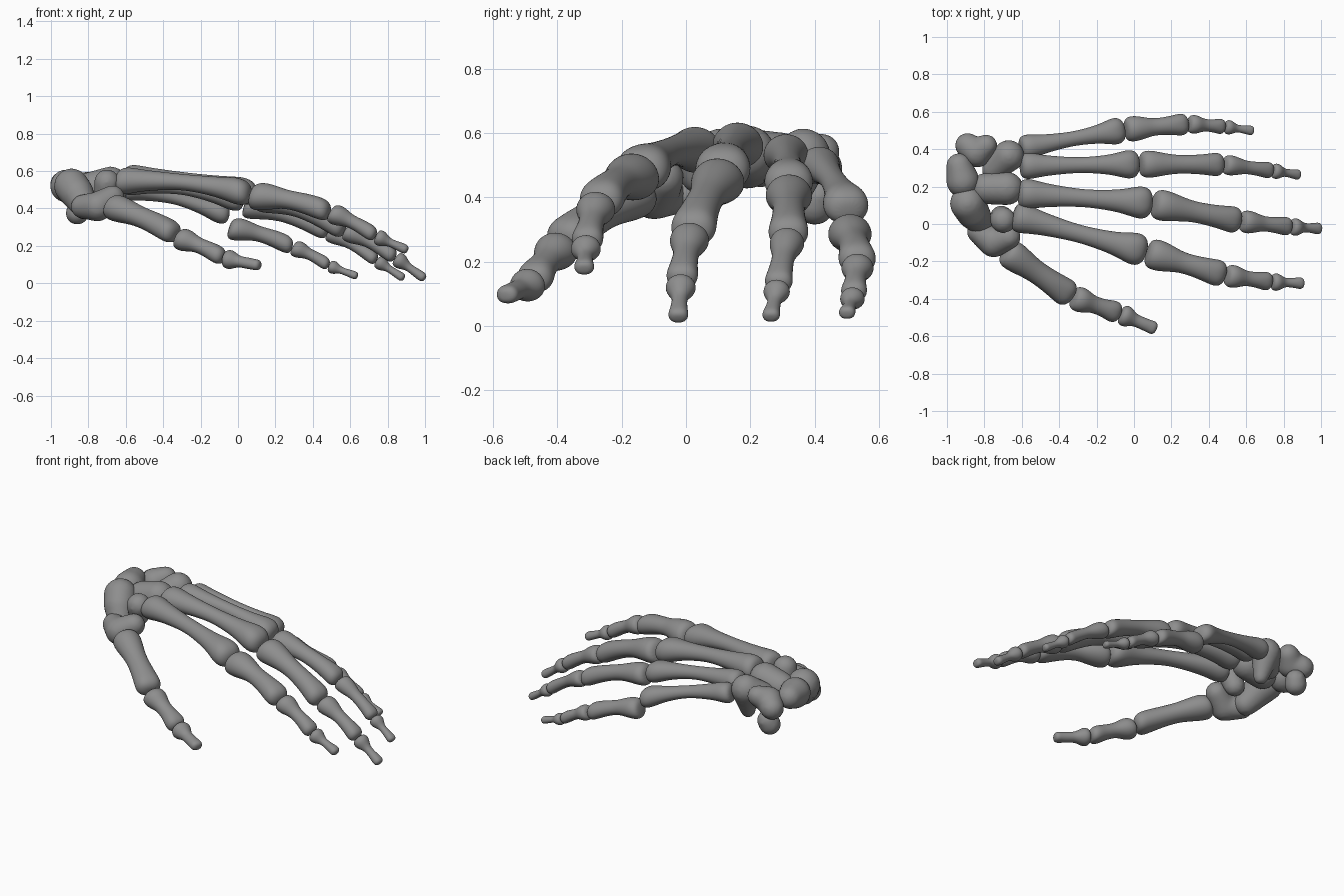
import bpy, bmesh, math
from mathutils import Vector, Matrix

if "Cube" in bpy.data.objects:
    bpy.data.objects.remove(bpy.data.objects["Cube"])

SIDES = 16
bone_mat = bpy.data.materials.new("dark_grey_bone")
bone_mat.diffuse_color = (.27, .27, .27, 1)
bone_mat.use_nodes = True
bone_mat.node_tree.nodes["Principled BSDF"].inputs["Base Color"].default_value = bone_mat.diffuse_color


def finish(name, bm):
    bmesh.ops.recalc_face_normals(bm, faces=bm.faces)
    for f in bm.faces:
        f.smooth = True
    me = bpy.data.meshes.new(name)
    bm.to_mesh(me)
    bm.free()
    me.materials.append(bone_mat)
    ob = bpy.data.objects.new(name, me)
    bpy.context.collection.objects.link(ob)
    return ob


def long_bone(name, a, b, rb, rs, rh, bow):
    """Lofted bone from a to b: flared base rb, narrow shaft rs, rounded head rh."""
    L = (b - a).length
    d = (b - a).normalized()
    side = d.cross(Vector((0, 0, 1))).normalized()
    up = side.cross(d)
    # distance along bone, radius, strength of the groove between the knuckle bumps
    rings = [(0, .6 * rb, 0), (min(.22 * rb, .06 * L), .95 * rb, 0),
             (min(.75 * rb, .18 * L), 1.02 * rb, 0),
             (min(1.6 * rb, .3 * L), (rs + rb) / 2, 0),
             (.42 * L, rs, 0), (.56 * L, rs, 0),
             (max(L - 2.1 * rh, .68 * L), .65 * rs + .35 * rh, 0),
             (L - 1.15 * rh, rh, .07), (L - .6 * rh, 1.06 * rh, .14),
             (L - .2 * rh, .86 * rh, .14), (L, .4 * rh, .07)]
    bm = bmesh.new()
    loops = []
    for s, r, groove in rings:
        t = s / L
        c = a + d * s + up * (bow * 4 * t * (1 - t))
        loop = []
        for i in range(SIDES):
            an = 2 * math.pi * i / SIDES
            x, y = math.cos(an), math.sin(an)
            k = r * (1 - groove * abs(y) ** 6)
            h = .95 if y > 0 else .86          # flatter palm side
            loop.append(bm.verts.new(c + side * (x * k) + up * (y * k * h)))
        loops.append(loop)
    for p, q in zip(loops, loops[1:]):
        for i in range(SIDES):
            j = (i + 1) % SIDES
            bm.faces.new((p[i], p[j], q[j], q[i]))
    bm.faces.new(loops[0])
    bm.faces.new(loops[-1])
    m = finish(name, bm).modifiers.new("smooth_surface", 'SUBSURF')
    m.levels = m.render_levels = 2


def finger(name, size, drop, joints, parts):
    """Chain of bones through the joints; drop lowers the first knuckle."""
    joints = [Vector(j) for j in joints]
    for i, (part, rb, rs, rh, bow) in enumerate(parts):
        a, b = joints[i].copy(), joints[i + 1]
        if i == 1:
            a.z -= drop
        long_bone(f"{name}_{part}", a, b, rb * size, rs * size, rh * size,
                  bow * (b - a).length)


def carpal(name, *balls):
    """Pebble-like bone: hulls between neighbouring balls, fused and softened."""
    bm = bmesh.new()
    for pair in zip(balls, balls[1:]):
        part = bmesh.new()
        for x, y, z, r in pair:
            bmesh.ops.create_icosphere(part, subdivisions=3, radius=r,
                                       matrix=Matrix.Translation((x, y, z)))
        res = bmesh.ops.convex_hull(part, input=part.verts)
        junk = [v for v in res["geom_interior"] if isinstance(v, bmesh.types.BMVert)]
        bmesh.ops.delete(part, geom=junk, context='VERTS')
        tmp = bpy.data.meshes.new("tmp")
        part.to_mesh(tmp)
        part.free()
        bm.from_mesh(tmp)
        bpy.data.meshes.remove(tmp)
    ob = finish(name, bm)
    m = ob.modifiers.new("fuse", 'REMESH')
    m.mode = 'VOXEL'
    m.voxel_size = .012
    m.use_smooth_shade = True
    s = ob.modifiers.new("soften", 'SMOOTH')
    s.factor, s.iterations = .5, 8


# bone proportions: base, shaft and head radius per finger size, bow per length
long_parts = [("metacarpal", .97, .57, 1, .045), ("proximal", 1, .67, .82, .055),
              ("middle", .74, .48, .57, .04), ("distal", .57, .29, .36, 0)]
thumb_parts = [("metacarpal", 1.12, .86, 1, .03), ("proximal", .95, .64, .78, .04),
               ("distal", .8, .46, .48, 0)]

finger("thumb", .073, .015,
       [(-.69, -.14, .41), (-.33, -.39, .255), (-.075, -.48, .13), (.12, -.563, .093)],
       thumb_parts)
finger("index", .085, .01,
       [(-.65, .045, .54), (.068, -.15, .47), (.49, -.275, .375), (.735, -.31, .25),
        (.908, -.317, .175)], long_parts)
finger("middle", .085, .015,
       [(-.62, .165, .555), (.1, .11, .47), (.57, .015, .28), (.84, -.015, .135),
        (1, -.025, .022)], long_parts)
finger("ring", .075, .02,
       [(-.61, .31, .53), (.03, .32, .43), (.48, .318, .27), (.74, .285, .12),
        (.888, .262, .024)], long_parts)
finger("little", .07, .065,
       [(-.61, .405, .5), (-.05, .505, .355), (.29, .535, .19), (.485, .52, .092),
        (.64, .498, .036)], long_parts)

# wrist bones
carpal("pisiform", (-.86, .4, .375, .063), (-.85, .41, .4, .06))
carpal("triquetrum", (-.79, .42, .54, .06), (-.84, .38, .51, .08), (-.89, .42, .49, .068))
carpal("lunate", (-.935, .31, .53, .07), (-.915, .23, .52, .09))
carpal("scaphoid", (-.89, .11, .52, .095), (-.86, .06, .48, .09), (-.82, .01, .41, .07))
carpal("capitate", (-.79, .19, .51, .085), (-.68, .19, .535, .09))
carpal("hamate", (-.75, .29, .49, .065), (-.67, .365, .53, .085), (-.66, .33, .38, .042))
carpal("trapezoid", (-.7, .02, .54, .07), (-.71, .04, .47, .06))
carpal("trapezium", (-.83, -.04, .41, .065), (-.75, -.1, .41, .08), (-.67, -.07, .46, .065))
